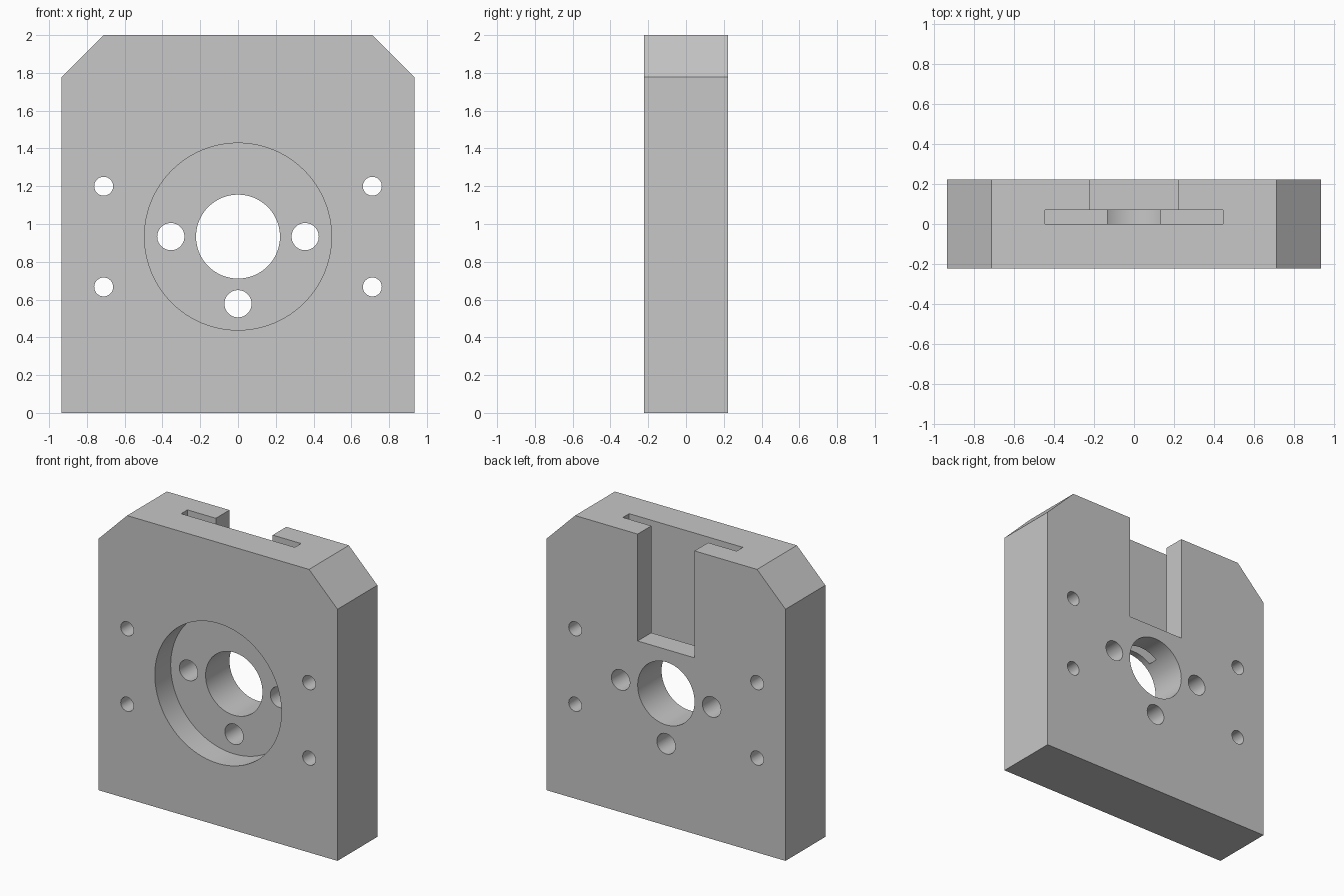
import bpy, bmesh, math
from mathutils import Matrix

default = bpy.data.objects.get("Cube")
if default:
    bpy.data.objects.remove(default, do_unlink=True)

MM = 2 / 45          # the plate is 45 units tall
AXIS = 21 * MM       # height of the main bore

grey = bpy.data.materials.new("plain grey")
grey.use_nodes = True
colour = (0.57, 0.57, 0.57, 1)
grey.diffuse_color = colour
grey.node_tree.nodes["Principled BSDF"].inputs["Base Color"].default_value = colour


def add_object(name, bm):
    bmesh.ops.recalc_face_normals(bm, faces=bm.faces)
    mesh = bpy.data.meshes.new(name)
    bm.to_mesh(mesh)
    bm.free()
    mesh.materials.append(grey)
    obj = bpy.data.objects.new(name, mesh)
    bpy.context.collection.objects.link(obj)
    return obj


def box(name, half_x, y0, y1, z0, z1):
    bm = bmesh.new()
    bmesh.ops.create_cube(bm, size=1)
    for v in bm.verts:
        v.co = (v.co.x * 2 * half_x, y1 if v.co.y > 0 else y0, z1 if v.co.z > 0 else z0)
    return add_object(name, bm)


def bore(name, x, z, radius, y0=-0.4, y1=0.4, segments=48):
    bm = bmesh.new()
    place = Matrix.Translation((x, (y0 + y1) / 2, z)) @ Matrix.Rotation(math.pi / 2, 4, "X")
    bmesh.ops.create_cone(bm, cap_ends=True, segments=segments, radius1=radius,
                          radius2=radius, depth=y1 - y0, matrix=place)
    return add_object(name, bm)


# Plate with chamfered upper corners
half_w, half_d, chamfer = 21 * MM, 5 * MM, 5 * MM
outline = [(-half_w, 0), (half_w, 0), (half_w, 2 - chamfer), (half_w - chamfer, 2),
           (chamfer - half_w, 2), (-half_w, 2 - chamfer)]
bm = bmesh.new()
face = bm.faces.new([bm.verts.new((x, -half_d, z)) for x, z in outline])
extruded = bmesh.ops.extrude_face_region(bm, geom=[face])
for v in extruded["geom"]:
    if isinstance(v, bmesh.types.BMVert):
        v.co.y = half_d
plate = add_object("mounting_plate", bm)

# Front pocket, main bore, top slot and rear notch
cutters = [
    bore("pocket_cutter", 0, AXIS, 0.495, y1=-MM, segments=96),
    bore("main_bore_cutter", 0, AXIS, 5 * MM, segments=64),
    box("slot_cutter", 10 * MM, 0, 0.07, 25 * MM, 2.2),
    box("notch_cutter", 5 * MM, 0.035, 0.4, 28 * MM, 2.2),
]

# Three bolt holes around the bore
for x, z in ((-8, 0), (8, 0), (0, -8)):
    cutters.append(bore("bolt_hole_cutter", x * MM, AXIS + z * MM, 0.072))

# Four small corner holes
for x in (-16, 16):
    for z in (15, 27):
        cutters.append(bore("corner_hole_cutter", x * MM, z * MM, 0.05))

# Cut everything out of the plate
for cutter in cutters:
    mod = plate.modifiers.new(cutter.name, "BOOLEAN")
    mod.operation = "DIFFERENCE"
    mod.solver = "EXACT"
    mod.object = cutter

bpy.ops.object.select_all(action="DESELECT")
plate.select_set(True)
bpy.context.view_layer.objects.active = plate
for mod in list(plate.modifiers):
    bpy.ops.object.modifier_apply(modifier=mod.name)
for cutter in cutters:
    bpy.data.objects.remove(cutter, do_unlink=True)

bpy.ops.object.shade_smooth_by_angle(angle=math.radians(30))
